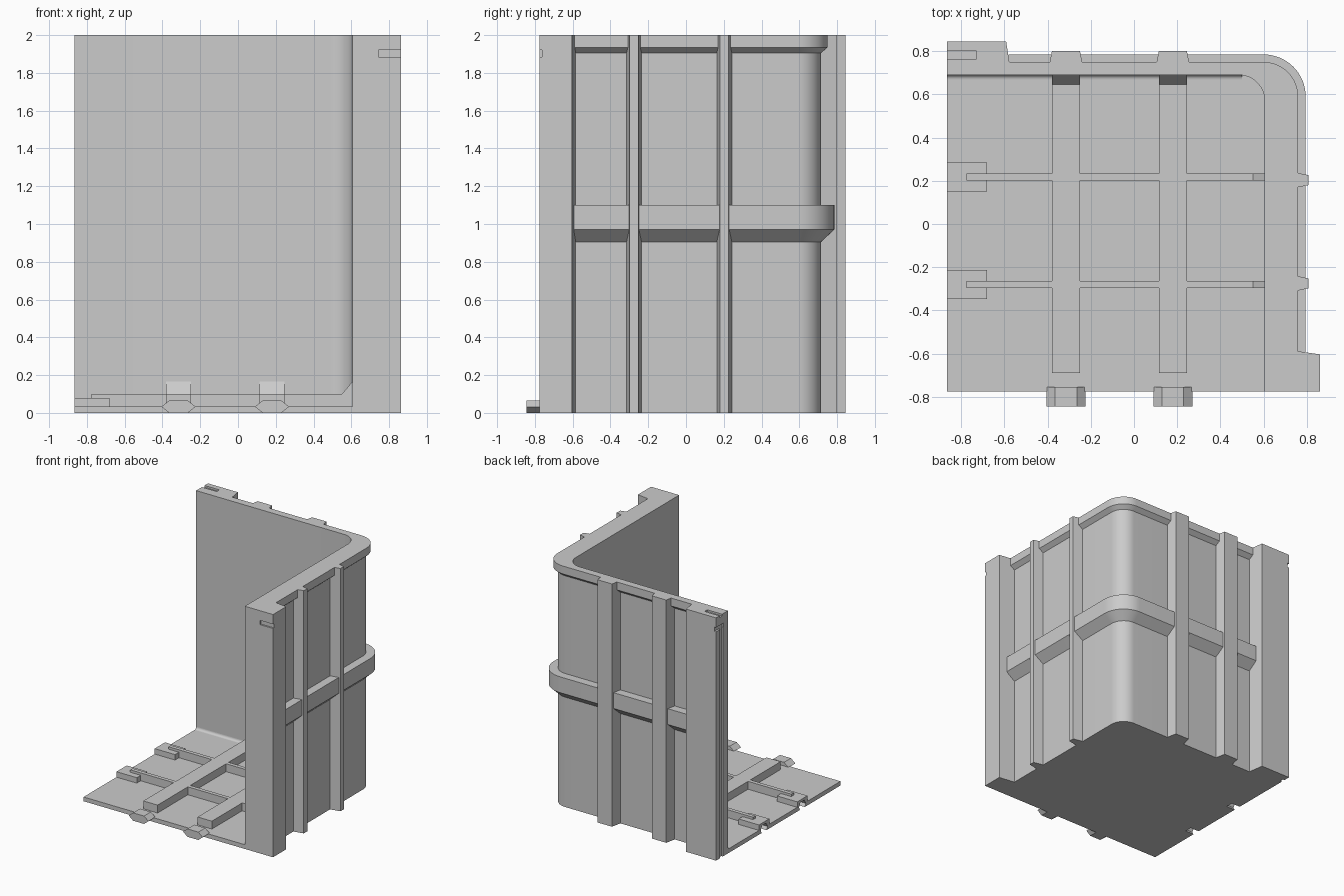
import bpy, bmesh, math

if "Cube" in bpy.data.objects:
    bpy.data.objects.remove(bpy.data.objects["Cube"], do_unlink=True)

grey = bpy.data.materials.new("plain grey")
grey.use_nodes = True
grey.diffuse_color = (0.6, 0.6, 0.6, 1)
grey.node_tree.nodes["Principled BSDF"].inputs["Base Color"].default_value = grey.diffuse_color


def loft(name, rings):
    """Closed solid through matching rings of 3D points."""
    bm = bmesh.new()
    loops = [[bm.verts.new(p) for p in ring] for ring in rings]
    n = len(loops[0])
    for a, b in zip(loops, loops[1:]):
        for i in range(n):
            j = (i + 1) % n
            bm.faces.new((a[i], a[j], b[j], b[i]))
    bm.faces.new(loops[0][::-1])
    bm.faces.new(loops[-1])
    bmesh.ops.recalc_face_normals(bm, faces=bm.faces)
    mesh = bpy.data.meshes.new(name)
    bm.to_mesh(mesh)
    bm.free()
    mesh.materials.append(grey)
    ob = bpy.data.objects.new(name, mesh)
    bpy.context.collection.objects.link(ob)
    return ob


def plan_solid(name, layers):
    return loft(name, [[(x, y, z) for x, y in plan] for plan, z in layers])


def along_x(name, section, x0, x1):
    return loft(name, [[(x, y, z) for y, z in section] for x in (x0, x1)])


def along_y(name, section, y0, y1):
    return loft(name, [[(x, y, z) for x, z in section] for y in (y0, y1)])


def box(name, x0, x1, y0, y1, z0, z1):
    plan = [(x0, y0), (x1, y0), (x1, y1), (x0, y1)]
    return plan_solid(name, [(plan, z0), (plan, z1)])


def hexagon(c, mid, end, low, high):
    m = (low + high) / 2
    return [(c - mid, m), (c - end, high), (c + end, high),
            (c + mid, m), (c + end, low), (c - end, low)]


def arc(cx, cy, r, steps=16):
    """Quarter turn from the +y side to the +x side."""
    angles = [math.pi / 2 * (1 - i / steps) for i in range(steps + 1)]
    return [(cx + r * math.cos(a), cy + r * math.sin(a)) for a in angles]


def smooth(ob):
    bpy.ops.object.select_all(action='DESELECT')
    ob.select_set(True)
    bpy.context.view_layer.objects.active = ob
    bpy.ops.object.shade_smooth_by_angle(angle=math.radians(25))


def carve(ob, cutters):
    bpy.context.view_layer.objects.active = ob
    for c in cutters:
        c.hide_render = True
        mod = ob.modifiers.new("cut", 'BOOLEAN')
        mod.operation, mod.solver, mod.object = 'DIFFERENCE', 'EXACT', c
        bpy.ops.object.modifier_apply(modifier=mod.name)


LEFT, FRONT = -0.865, -0.775
WALL_X, WALL_Y = 0.725, 0.715      # recessed outer faces
IN_X, IN_Y = 0.605, 0.69           # inner faces
RIB_X, RIB_Y = (-0.315, 0.18), (0.203, -0.275)


def outer(d):
    """Outer wall line pushed out by d, between the two end flanges."""
    return ([(-0.58, WALL_Y + d)] + arc(0.6, 0.59, 0.125 + d)
            + [(WALL_X + d, -0.592)])


# Walls with end flanges and upright ribs, one full-height plan
plan = [(LEFT, IN_Y), (LEFT, 0.845), (-0.592, 0.845), (-0.572, WALL_Y)]
for c in RIB_X:
    plan += [(c - 0.082, WALL_Y), (c - 0.065, 0.8), (c + 0.065, 0.8), (c + 0.082, WALL_Y)]
plan += arc(0.6, 0.59, 0.125)
for c in RIB_Y:
    plan += [(WALL_X, c + 0.04), (0.808, c + 0.023), (0.808, c - 0.023), (WALL_X, c - 0.04)]
plan += [(WALL_X, -0.584), (0.862, -0.604), (0.862, FRONT), (IN_X, FRONT)]
plan += arc(0.485, 0.57, 0.12)[::-1]
plan[-1] = (0.485, IN_Y)
walls = plan_solid("corner_walls", [(plan, 0), (plan, 2)])

# Shallow slots in the flanges
slots = [box("slot_cutter", *b) for b in (
    (0.745, 0.9, -0.8, -0.762, 1.885, 1.92),
    (-0.9, -0.73, 0.765, 0.8, 1.985, 2.1),
    (-0.9, -0.85, 0.745, 0.9, 1.885, 1.92),
    (-0.9, -0.85, 0.755, 0.79, -0.1, 1.9))]
carve(walls, slots)
smooth(walls)


# Horizontal bands with sloping undersides
def band(name, d, z_low, z_edge, z_top):
    inside = outer(-0.015)[::-1]
    smooth(plan_solid(name, [(outer(0) + inside, z_low), (outer(d) + inside, z_edge),
                             (outer(d) + inside, z_top)]))


band("top_band", 0.035, 1.905, 1.935, 2)
band("middle_band", 0.07, 0.905, 0.97, 1.1)

# Floor plate and the cove where it meets the back wall
floor = box("floor", LEFT, IN_X, FRONT, IN_Y, 0, 0.035)
cove = [(IN_Y + 0.005, 0.03)] + [(y, z) for y, z in (
    (IN_Y - 0.02 + 0.02 * math.sin(a), 0.055 - 0.02 * math.cos(a))
    for a in [math.pi / 2 * i / 6 for i in range(7)])] + [(IN_Y + 0.005, 0.055)]
smooth(along_x("floor_cove", cove, LEFT, 0.5))


# Floor ribs, each with a sloping gusset against a wall
def rib_side(start, wall, gusset):
    return [(start, 0.02), (start, 0.1), (wall - gusset, 0.1), (wall, 0.165),
            (wall + 0.01, 0.165), (wall + 0.01, 0.02)]


for i, c in enumerate(RIB_X):
    along_x(f"floor_rib_long_{i}", rib_side(-0.69, IN_Y, 0.045), c - 0.065, c + 0.065)
    # Front clips
    along_y(f"front_clip_{i}", hexagon(c, 0.09, 0.05, 0, 0.065), -0.845, -0.755)

sockets = []
for i, c in enumerate((0.218, -0.28)):
    along_y(f"floor_rib_cross_{i}", rib_side(-0.775, IN_X, 0.055), c - 0.016, c + 0.016)
    # Left sockets that receive clips
    block = box(f"socket_block_{i}", LEFT, -0.68, c - 0.067, c + 0.067, 0.03, 0.08)
    cutter = along_x("socket_cutter", hexagon(c, 0.045, 0.025, -0.01, 0.06), -0.9, -0.785)
    carve(block, [cutter])
    carve(floor, [cutter])
    sockets.append(cutter)

for c in slots + sockets:
    bpy.data.objects.remove(c, do_unlink=True)
